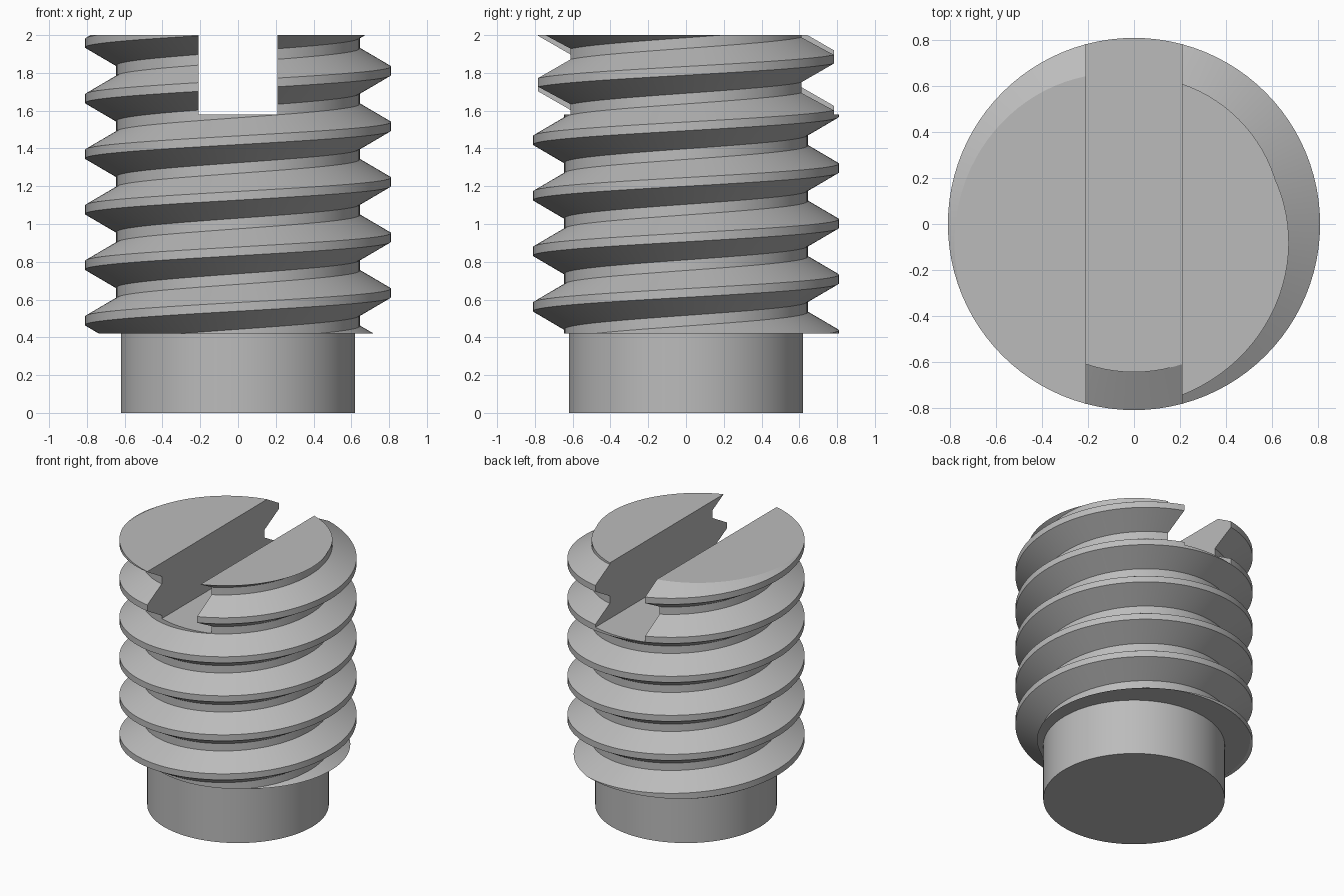
import bpy
import bmesh
import math

cube = bpy.data.objects.get("Cube")
if cube:
    bpy.data.objects.remove(cube, do_unlink=True)

STEPS = 96               # segments per turn
PITCH = 0.294
CREST, ROOT = 0.81, 0.645
SHOULDER, TOP = 0.42, 2.0
SLOT_HALF, SLOT_FLOOR = 0.208, 1.58
CREST_HEIGHT = 0.635     # crest centre on the +x side of the first turn

steel = bpy.data.materials.new("steel_grey")
steel.use_nodes = True
steel.diffuse_color = (0.5, 0.5, 0.5, 1)
steel.node_tree.nodes["Principled BSDF"].inputs["Base Color"].default_value = (0.5, 0.5, 0.5, 1)


def make_object(name, bm):
    bmesh.ops.recalc_face_normals(bm, faces=bm.faces)
    mesh = bpy.data.meshes.new(name)
    bm.to_mesh(mesh)
    bm.free()
    obj = bpy.data.objects.new(name, mesh)
    mesh.materials.append(steel)
    bpy.context.collection.objects.link(obj)
    return obj


def cut_flat(bm, z, upper):
    """Trim everything beyond a level plane and cap the opening."""
    bmesh.ops.bisect_plane(
        bm, geom=bm.verts[:] + bm.edges[:] + bm.faces[:], dist=1e-5,
        plane_co=(0, 0, z), plane_no=(0, 0, 1),
        clear_outer=upper, clear_inner=not upper)
    rim = [e for e in bm.edges if e.is_boundary
           and all(abs(v.co.z - z) < 1e-4 for v in e.verts)]
    bmesh.ops.holes_fill(bm, edges=rim, sides=0)


# Threaded body: sweep one tooth profile up a right-handed helix
profile = [(CREST, -0.023), (CREST, 0.023), (ROOT, 0.119), (ROOT, 0.175)]
bm = bmesh.new()
rings = []
for i in range(-3 * STEPS, 7 * STEPS):
    a = 2 * math.pi * i / STEPS
    lift = CREST_HEIGHT + PITCH * i / STEPS
    rings.append([bm.verts.new((r * math.cos(a), r * math.sin(a), lift + dz))
                  for r, dz in profile])
for i in range(len(rings) - STEPS - 1):
    # the next turn's first point closes the profile
    here = rings[i] + [rings[i + STEPS][0]]
    after = rings[i + 1] + [rings[i + STEPS + 1][0]]
    for j in range(len(profile)):
        bm.faces.new((here[j], after[j], after[j + 1], here[j + 1]))
bmesh.ops.delete(bm, geom=[v for v in bm.verts if not v.link_faces], context='VERTS')
cut_flat(bm, SHOULDER, False)
cut_flat(bm, TOP, True)
body = make_object("threaded_body", bm)

# Screwdriver slot cut across the top from front to back
bm = bmesh.new()
bmesh.ops.create_cube(bm, size=1)
bmesh.ops.scale(bm, vec=(2 * SLOT_HALF, 3, 1), verts=bm.verts)
bmesh.ops.translate(bm, vec=(0, 0, SLOT_FLOOR + 0.5), verts=bm.verts)
cutter = make_object("slot_cutter", bm)
cutter.hide_render = True
slot = body.modifiers.new("slot", 'BOOLEAN')
slot.operation = 'DIFFERENCE'
slot.solver = 'EXACT'
slot.object = cutter
bpy.context.view_layer.objects.active = body
bpy.ops.object.modifier_apply(modifier=slot.name)
bpy.data.objects.remove(cutter, do_unlink=True)

# Plain dog point below the thread
bm = bmesh.new()
bmesh.ops.create_cone(bm, cap_ends=True, segments=STEPS, radius1=0.62,
                      radius2=0.62, depth=SHOULDER)
bmesh.ops.translate(bm, vec=(0, 0, SHOULDER / 2), verts=bm.verts)
tip = make_object("dog_point", bm)

# Smooth round walls, crisp thread edges
bpy.ops.object.select_all(action='DESELECT')
for obj in (body, tip):
    obj.select_set(True)
bpy.context.view_layer.objects.active = body
bpy.ops.object.shade_smooth_by_angle(angle=math.radians(30))
